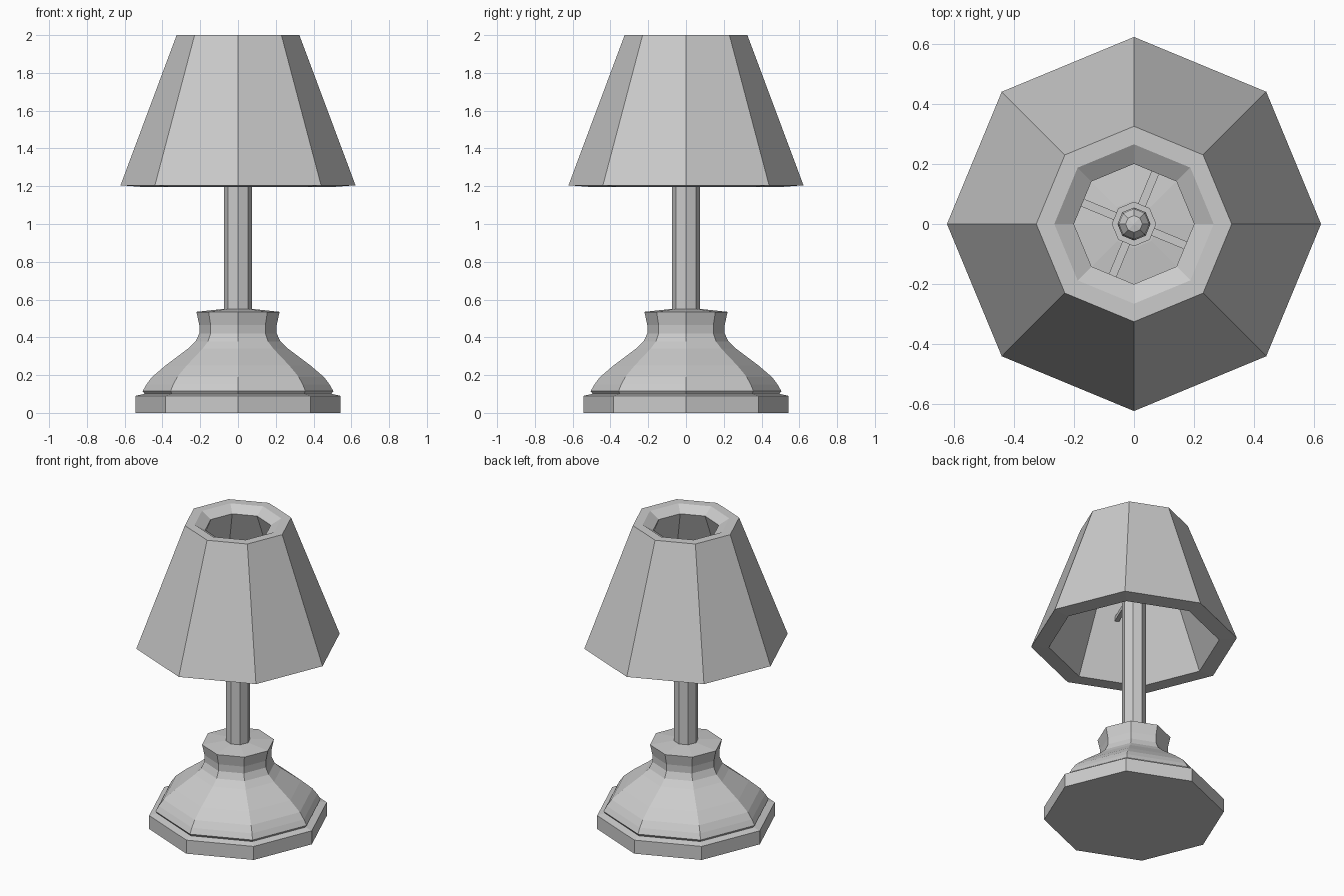
import bpy
import math

if "Cube" in bpy.data.objects:
    bpy.data.objects.remove(bpy.data.objects["Cube"])

SIDES = 8


def lathe(name, profile, closed=False):
    """Spin (radius, z) points into an octagonal solid; radius 0 is a pole."""
    verts, rings, faces = [], [], []
    for r, z in profile:
        n = 1 if r == 0 else SIDES
        rings.append([len(verts) + i for i in range(n)])
        for i in range(n):
            a = math.tau * i / SIDES
            verts.append((r * math.cos(a), r * math.sin(a), z))
    pairs = list(zip(rings, rings[1:]))
    if closed:
        pairs.append((rings[-1], rings[0]))
    for lo, hi in pairs:
        for i in range(SIDES):
            j = (i + 1) % SIDES
            if len(lo) == 1:
                faces.append((lo[0], hi[j], hi[i]))
            elif len(hi) == 1:
                faces.append((lo[i], lo[j], hi[0]))
            else:
                faces.append((lo[i], lo[j], hi[j], hi[i]))
    mesh = bpy.data.meshes.new(name)
    mesh.from_pydata(verts, [], faces)
    mesh.update()
    obj = bpy.data.objects.new(name, mesh)
    bpy.context.collection.objects.link(obj)
    return obj


# Foot slab
lathe("base_plate", [(0, 0), (0.543, 0), (0.543, 0.09), (0.50, 0.10), (0, 0.10)])

# Flared base body with waisted neck and shallow conical top
lathe("base_body", [
    (0, 0.095), (0.49, 0.095), (0.505, 0.115), (0.485, 0.15), (0.455, 0.19),
    (0.385, 0.25), (0.325, 0.295), (0.265, 0.34), (0.225, 0.378),
    (0.205, 0.42), (0.205, 0.465), (0.22, 0.535), (0.08, 0.55), (0, 0.55)])

# Upright pole
lathe("pole", [(0, 0.52), (0.074, 0.52), (0.074, 1.58), (0, 1.58)])

# Small bulb on top of the pole
lathe("bulb", [(0, 1.57), (0.04, 1.57), (0.055, 1.62), (0.05, 1.66),
               (0.028, 1.69), (0, 1.695)])

# Hollow lampshade with thick walls and a chamfered top opening
lathe("lampshade", [(0.515, 1.197), (0.622, 1.205), (0.325, 2.0),
                    (0.265, 2.0), (0.20, 1.96)], closed=True)

# Four spokes carrying the shade
for k in range(4):
    a = math.radians(67.5 + 90 * k)
    bpy.ops.mesh.primitive_cube_add(
        size=1, location=(0.21 * math.cos(a), 0.21 * math.sin(a), 1.555),
        rotation=(0, 0, a))
    spoke = bpy.context.object
    spoke.name = f"shade_spoke_{k + 1}"
    spoke.scale = (0.34, 0.027, 0.027)
